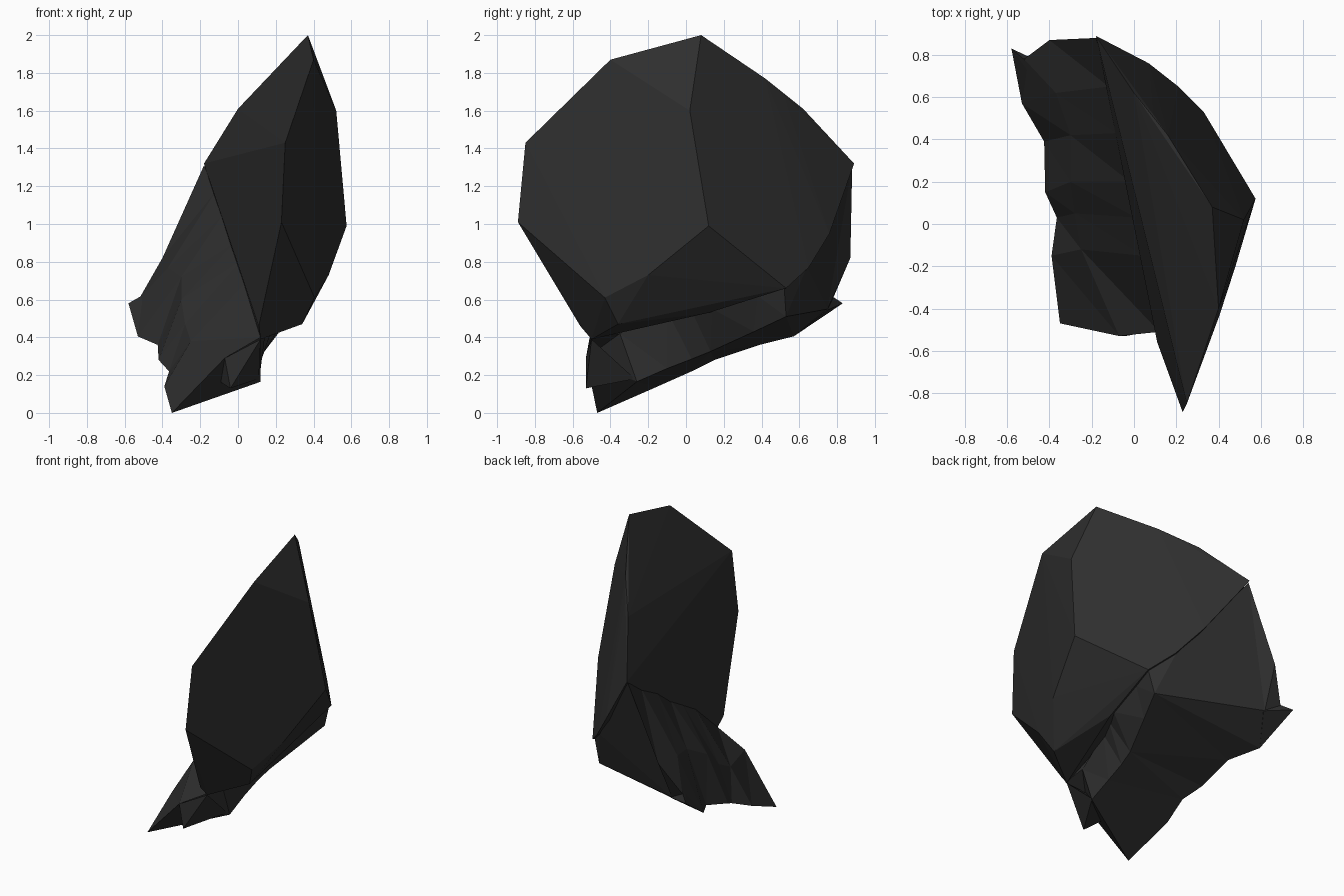
import bpy, bmesh

if "Cube" in bpy.data.objects:
    bpy.data.objects.remove(bpy.data.objects["Cube"])

stone = bpy.data.materials.new("dark_stone")
stone.diffuse_color = (0.028, 0.028, 0.028, 1)
stone.use_nodes = True
stone.node_tree.nodes["Principled BSDF"].inputs["Base Color"].default_value = stone.diffuse_color


def finish(bm, name):
    bmesh.ops.recalc_face_normals(bm, faces=bm.faces)
    mesh = bpy.data.meshes.new(name)
    bm.to_mesh(mesh)
    bm.free()
    mesh.materials.append(stone)
    ob = bpy.data.objects.new(name, mesh)
    bpy.context.collection.objects.link(ob)
    return ob


def hull(name, points):
    bm = bmesh.new()
    for p in points:
        bm.verts.new(p)
    bmesh.ops.convex_hull(bm, input=bm.verts)
    loose = [v for v in bm.verts if not v.link_faces]
    bmesh.ops.delete(bm, geom=loose, context='VERTS')
    return finish(bm, name)


def loft(name, sections):
    bm = bmesh.new()
    rings = [[bm.verts.new(p) for p in s] for s in sections]
    for a, b in zip(rings, rings[1:]):
        n = len(a)
        for i in range(n):
            j = (i + 1) % n
            bm.faces.new((a[i], a[j], b[j], b[i]))
    bm.faces.new(rings[0])
    bm.faces.new(rings[-1])
    bmesh.ops.triangulate(bm, faces=bm.faces)
    return finish(bm, name)


# Large leaning slab: upper rim, right side, back rim, lower front
rock = hull("rock_slab", [
    (.37, .08, 2.0), (.40, -.40, 1.87), (.25, -.85, 1.43), (.23, -.89, 1.01),
    (.16, .42, 1.77), (.09, .52, 1.68), (0, .62, 1.61), (-.18, .89, 1.32),
    (.52, .02, 1.6), (.575, .12, .99), (.48, -.2, .73), (.405, -.43, .61),
    (.33, .53, .66), (.21, .65, .77), (.07, .76, .95),
    (.11, -.56, .46), (.12, -.50, .39), (.34, -.36, .47), (.29, .12, .53)])

# Jagged foot under the slab, sections from front to back:
# outer edge, shelf, ridge, inner top, inner bottom
foot = loft("rock_foot", [
    [(-.35, -.47, 0), (-.07, -.53, .29), (.12, -.51, .40), (.12, -.35, .42), (.12, -.26, .165)],
    [(-.39, -.15, .14), (-.25, -.12, .38), (.04, -.15, .69), (.16, -.1, .54), (.12, -.1, .235)],
    [(-.365, .03, .22), (-.28, .05, .47), (.01, .03, .80), (.22, .02, .56), (.125, .03, .285)],
    [(-.42, .15, .28), (-.3, .2, .6), (-.02, .2, .90), (.28, .14, .55), (.14, .13, .325)],
    [(-.425, .39, .36), (-.3, .42, .72), (-.08, .43, 1.05), (.30, .38, .62), (.22, .36, .43)],
    [(-.53, .57, .405), (-.37, .62, .77), (-.12, .65, 1.17), (.32, .52, .66), (.28, .53, .51)],
    [(-.52, .78, .61), (-.4, .87, .82), (-.18, .88, 1.31), (.2, .64, .77), (-.42, .75, .55)]])

# Small chip on the front of the foot and pointed tip at the back left
chip = hull("rock_chip", [(-.07, -.53, .29), (-.04, -.53, .13), (.12, -.5, .39),
                          (.11, -.27, .18), (-.15, -.3, .2)])
tip = hull("rock_tip", [(-.58, .83, .58), (-.53, .57, .405), (-.51, .77, .62),
                        (-.41, .75, .545), (-.45, .65, .6)])

# Merge everything into one stone
for part in (foot, chip, tip):
    mod = rock.modifiers.new("union", 'BOOLEAN')
    mod.operation = 'UNION'
    mod.solver = 'EXACT'
    mod.object = part
    bpy.context.view_layer.objects.active = rock
    bpy.ops.object.modifier_apply(modifier=mod.name)
    bpy.data.objects.remove(part)
rock.name = "rock"
